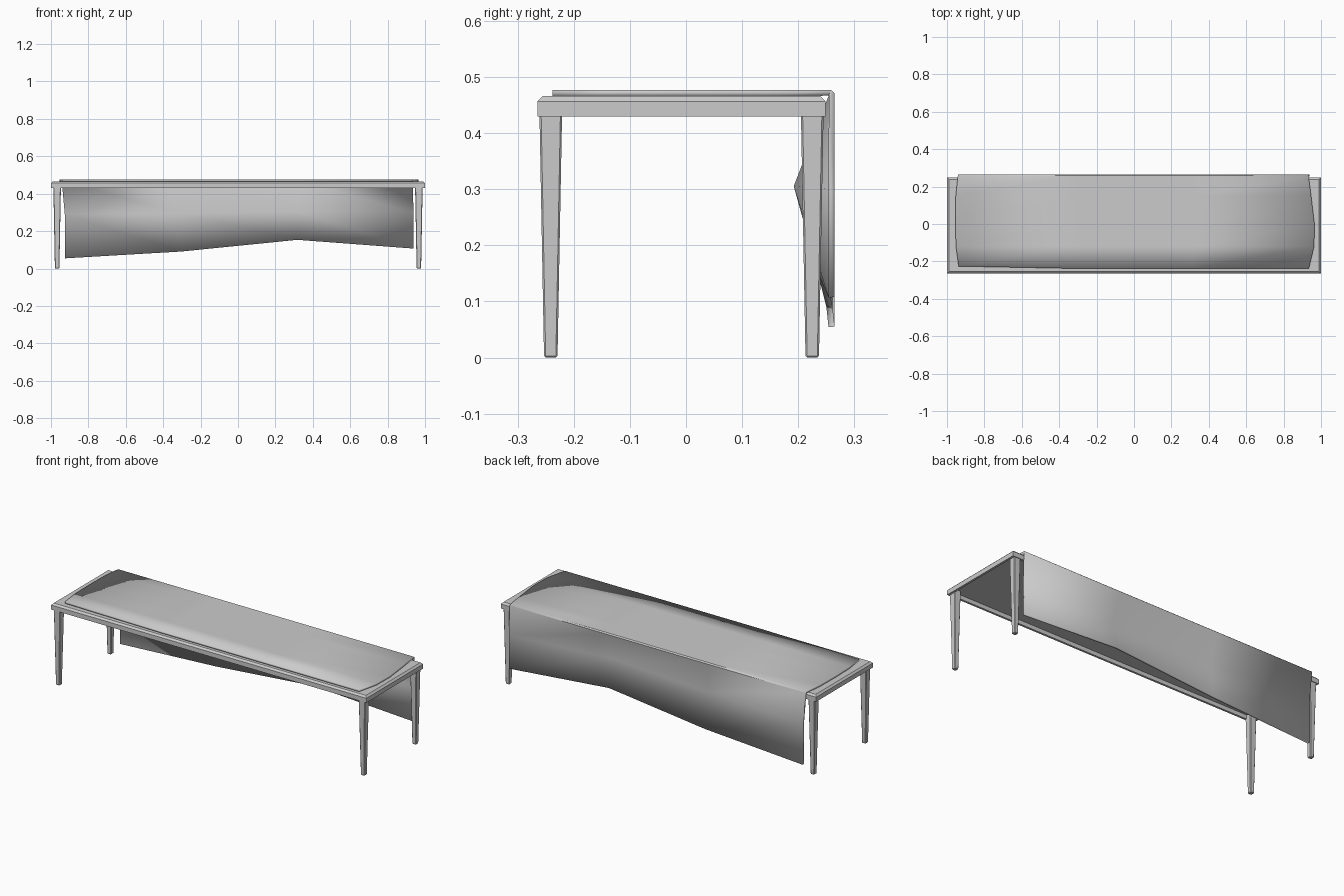
import bpy, bmesh

if "Cube" in bpy.data.objects:
    bpy.data.objects.remove(bpy.data.objects["Cube"])

CY = -0.008  # table centre in y


def add_object(name, bm):
    bmesh.ops.recalc_face_normals(bm, faces=bm.faces)
    mesh = bpy.data.meshes.new(name)
    bm.to_mesh(mesh)
    bm.free()
    obj = bpy.data.objects.new(name, mesh)
    bpy.context.collection.objects.link(obj)
    return obj


def lofted_box(name, sections, bevel=0.0):
    """Stack of rectangles (cx, cy, half_x, half_y, z), capped at both ends."""
    bm = bmesh.new()
    rings = []
    for cx, cy, hx, hy, z in sections:
        rings.append([bm.verts.new((cx + sx * hx, cy + sy * hy, z))
                      for sx, sy in ((-1, -1), (1, -1), (1, 1), (-1, 1))])
    for a, b in zip(rings, rings[1:]):
        for i in range(4):
            k = (i + 1) % 4
            bm.faces.new((a[i], a[k], b[k], b[i]))
    bm.faces.new(rings[0][::-1])
    bm.faces.new(rings[-1])
    if bevel:
        bmesh.ops.bevel(bm, geom=bm.edges[:], offset=bevel, segments=1, affect='EDGES')
    return add_object(name, bm)


# Table top: chamfered upper edge, hollow underside with a thin rim
lofted_box("table_top", [
    (0, CY, 0.988, 0.245, 0.453),
    (0, CY, 0.988, 0.245, 0.430),
    (0, CY, 1.000, 0.257, 0.430),
    (0, CY, 1.000, 0.257, 0.456),
    (0, CY, 0.990, 0.247, 0.466)])

# Tapered legs
for sx, side in ((-1, "left"), (1, "right")):
    for sy, end in ((-1, "front"), (1, "back")):
        x, y = sx * 0.967, CY + sy * 0.233
        lofted_box(f"{end}_{side}_leg", [
            (x, y, 0.012, 0.012, 0.0),
            (x, y, 0.0205, 0.0205, 0.453)], bevel=0.003)

# Cloth: rows run from the front edge, over the back and down;
# each row is (left x, right x, y, z)
rows = [
    (-0.938, 0.935, -0.238, 0.477),
    (-0.952, 0.963, -0.120, 0.477),
    (-0.955, 0.965, 0.000, 0.477),
    (-0.953, 0.947, 0.150, 0.477),
    (-0.942, 0.933, 0.258, 0.477),
    (-0.942, 0.933, 0.265, 0.471),
    (-0.926, 0.938, 0.265, 0.290),
    (-0.925, 0.938, 0.265, 0.055)]
inward = {6: (0, 0.025, 0.062, 0), 7: (0, 0.004, 0.02, 0)}   # folds in the drape
lift = {6: (0, 0.005, 0.015, 0.01), 7: (0, 0.037, 0.10, 0.053)}  # uneven hem
flat = (0, 0, 0, 0)

bm = bmesh.new()
grid = []
for r, (x0, x1, y, z) in enumerate(rows):
    grid.append([bm.verts.new((x0 + (x1 - x0) * c / 3,
                               y - inward.get(r, flat)[c],
                               z + lift.get(r, flat)[c])) for c in range(4)])
grid[0][0].co.y += 0.012
for a, b in zip(grid, grid[1:]):
    for c in range(3):
        bm.faces.new((a[c], a[c + 1], b[c + 1], b[c]))
cloth = add_object("draped_cloth", bm)
# make sure the outer side faces up and back
if cloth.data.polygons[0].normal.z < 0:
    cloth.data.flip_normals()
solid = cloth.modifiers.new("thickness", 'SOLIDIFY')
solid.thickness = 0.011
solid.offset = -1
bpy.context.view_layer.objects.active = cloth
cloth.select_set(True)
bpy.ops.object.shade_smooth_by_angle(angle=0.6)
